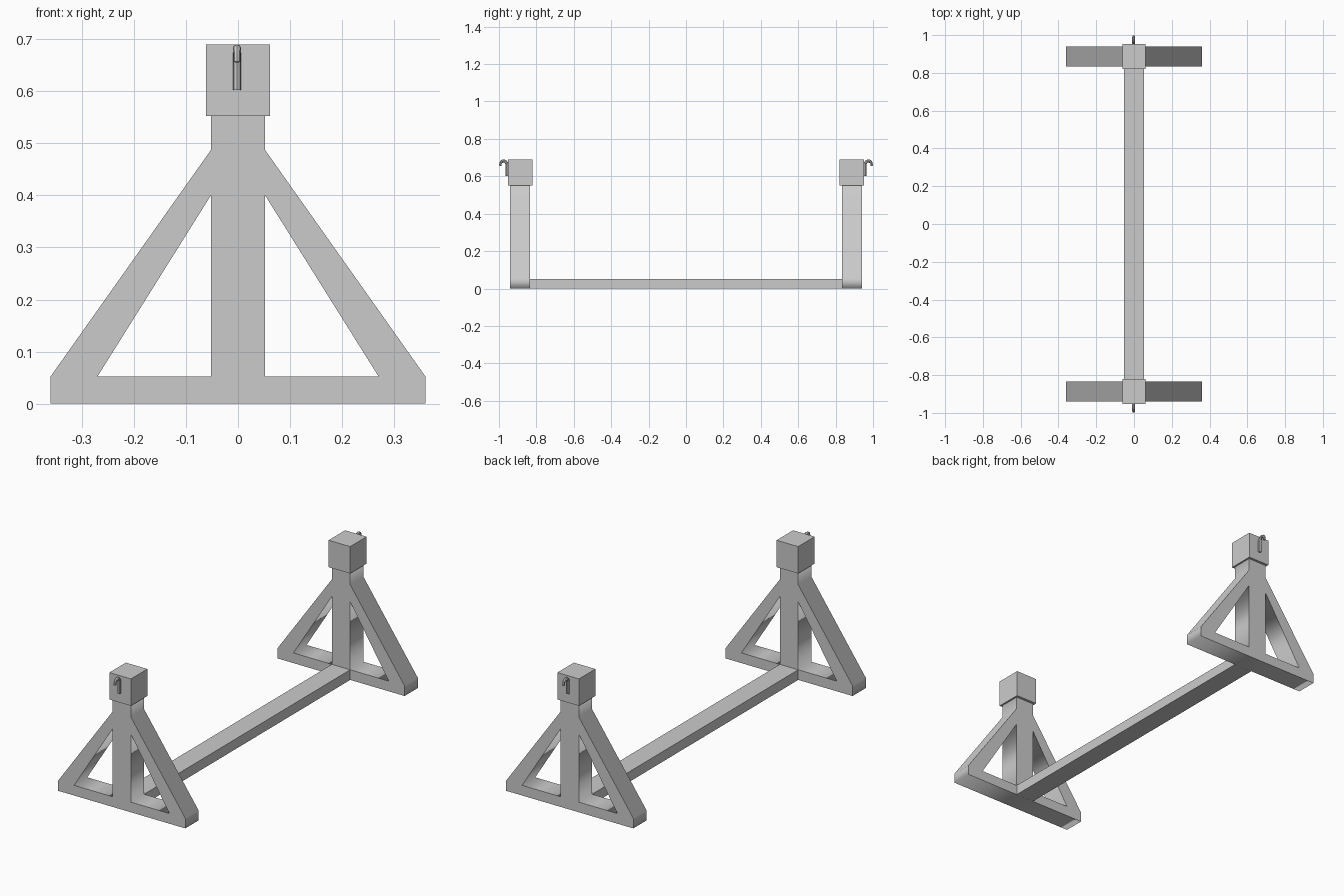
import bpy, math

if "Cube" in bpy.data.objects:
    bpy.data.objects.remove(bpy.data.objects["Cube"])


def box(name, lo, hi):
    size = [b - a for a, b in zip(lo, hi)]
    bpy.ops.mesh.primitive_cube_add(size=1, location=[(a + b) / 2 for a, b in zip(lo, hi)])
    obj = bpy.context.object
    obj.name = name
    obj.scale = size
    bpy.ops.object.transform_apply(location=False, rotation=False, scale=True)
    return obj


def to_mesh(curve, name):
    obj = bpy.data.objects.new(name, curve)
    bpy.context.collection.objects.link(obj)
    bpy.ops.object.select_all(action='DESELECT')
    obj.select_set(True)
    bpy.context.view_layer.objects.active = obj
    bpy.ops.object.convert(target='MESH')
    return bpy.context.object


def add_spline(curve, points, cyclic=False):
    spline = curve.splines.new('POLY')
    spline.points.add(len(points) - 1)
    for p, co in zip(spline.points, points):
        p.co = (*co, 1)
    spline.use_cyclic_u = cyclic
    return spline


def end_frame(name, y):
    # A-frame outline with a triangular opening each side of the post
    curve = bpy.data.curves.new(name, 'CURVE')
    curve.dimensions = '2D'
    curve.fill_mode = 'BOTH'
    curve.extrude = 0.0535
    half = [(0.36, 0), (0.36, 0.052), (0.052, 0.487), (0.052, 0.56)]
    outline = half + [(-x, z) for x, z in reversed(half)]
    add_spline(curve, [(x, z, 0) for x, z in outline], True)
    for s in (1, -1):
        hole = [(0.052, 0.052), (0.27, 0.052), (0.052, 0.4)]
        add_spline(curve, [(s * x, z, 0) for x, z in hole], True)
    obj = to_mesh(curve, name)
    obj.rotation_euler.x = math.pi / 2
    obj.location.y = y


def hook(name, s):
    # Bent rod: stem on the block, curled outwards and down
    curve = bpy.data.curves.new(name, 'CURVE')
    curve.dimensions = '3D'
    curve.bevel_depth = 0.008
    curve.bevel_resolution = 2
    curve.use_fill_caps = True
    path = [(0.958, 0.602)]
    for i in range(9):
        a = math.pi * (1 - i / 8)
        path.append((0.975 + 0.017 * math.cos(a), 0.665 + 0.017 * math.sin(a)))
    path.append((0.993, 0.656))
    spline = add_spline(curve, [(-0.002, s * y, z) for y, z in path])
    for p in spline.points[-3:]:
        p.radius = 0.8
    obj = to_mesh(curve, name)
    bpy.ops.object.shade_smooth_by_angle(angle=math.radians(30))


# Long ground beam
box("floor_beam", (-0.052, -0.833, 0), (0.052, 0.833, 0.052))

# Two mirrored end stands
for side, s in (("front", -1), ("back", 1)):
    end_frame(side + "_frame", s * 0.887)
    y0, y1 = sorted((s * 0.82, s * 0.953))
    box(side + "_block", (-0.061, y0, 0.552), (0.061, y1, 0.69))
    hook(side + "_hook", s)
